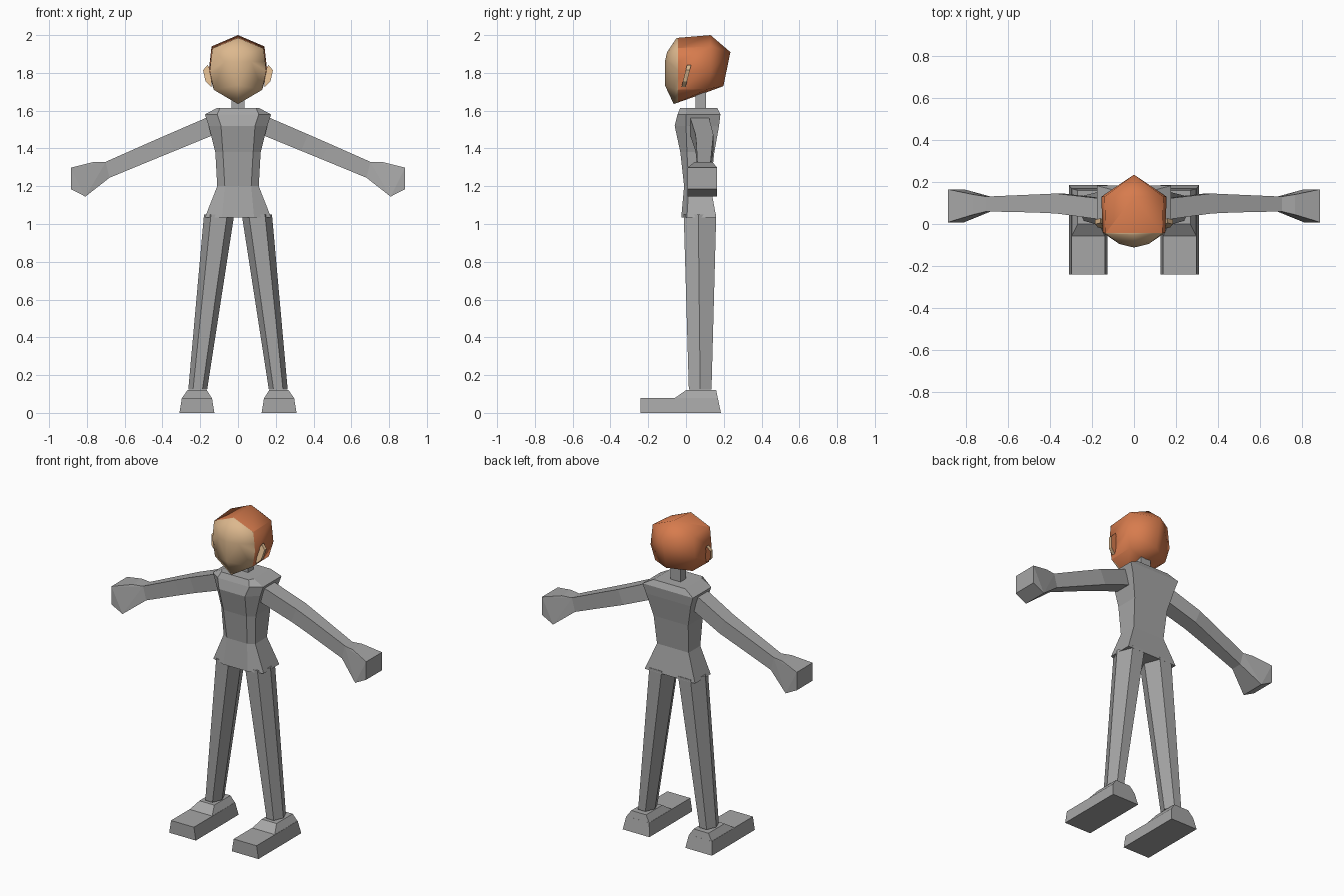
import bpy, bmesh
from mathutils import Vector

if "Cube" in bpy.data.objects:
    bpy.data.objects.remove(bpy.data.objects["Cube"])


def material(name, rgb):
    m = bpy.data.materials.new(name)
    m.diffuse_color = (*rgb, 1)
    m.use_nodes = True
    m.node_tree.nodes["Principled BSDF"].inputs["Base Color"].default_value = m.diffuse_color
    return m


GREY = material("grey", (0.38, 0.38, 0.38))
SKIN = material("skin", (0.72, 0.48, 0.27))
HAIR = material("orange hair", (0.68, 0.20, 0.075))


def finish(bm, name, mats, mirror=False, smooth=False):
    bmesh.ops.recalc_face_normals(bm, faces=bm.faces[:])
    me = bpy.data.meshes.new(name)
    for f in bm.faces:
        f.smooth = smooth
    bm.to_mesh(me)
    bm.free()
    for m in mats:
        me.materials.append(m)
    ob = bpy.data.objects.new(name, me)
    bpy.context.collection.objects.link(ob)
    if mirror:
        ob.modifiers.new("Mirror", "MIRROR").use_mirror_merge = False
    return ob


def loft(rings):
    bm = bmesh.new()
    rows = [[bm.verts.new(p) for p in r] for r in rings]
    for a, b in zip(rows, rows[1:]):
        for i in range(len(a)):
            j = (i + 1) % len(a)
            bm.faces.new((a[i], a[j], b[j], b[i]))
    bm.faces.new(rows[0])
    bm.faces.new(rows[-1])
    return bm


def hull(points):
    bm = bmesh.new()
    for p in points:
        bm.verts.new(p)
    res = bmesh.ops.convex_hull(bm, input=bm.verts[:])
    loose = [v for v in bm.verts if not v.link_faces]
    bmesh.ops.delete(bm, geom=loose, context="VERTS")
    return bm


def box_ring(x0, x1, y0, y1, z):
    return [(x0, y0, z), (x1, y0, z), (x1, y1, z), (x0, y1, z)]


# torso: height, front half width, front y, side half width, side y, back y
torso = [(1.035, .085, -.025, .175, .005, .16),
         (1.20, .07, -.01, .11, .015, .13),
         (1.38, .08, -.03, .12, .005, .15),
         (1.52, .09, -.06, .155, .0, .175),
         (1.58, .11, -.045, .175, .0, .182),
         (1.615, .095, -.03, .11, .0, .165)]
finish(loft([[(-f, yf, z), (f, yf, z), (s, ys, z), (s, yb, z), (-s, yb, z), (-s, ys, z)]
             for z, f, yf, s, ys, yb in torso]), "torso", [GREY])

# neck
finish(loft([box_ring(-.035, .035, .05, .105, z) for z in (1.60, 1.70)]), "neck", [GREY])

# legs: hexagonal taper
legs = [(.125, .213, .05, .025, .015, .075, .135),
        (1.05, .10, .08, .043, -.012, .065, .16)]
finish(loft([[(c - w, ym, z), (c - f, y0, z), (c + f, y0, z),
              (c + w, ym, z), (c + f, y1, z), (c - f, y1, z)]
             for z, c, w, f, y0, ym, y1 in legs]), "legs", [GREY], True)

# feet: toe block plus ankle taper
finish(loft([box_ring(.125, .31, -.24, .185, 0),
             box_ring(.138, .297, -.24, .168, .08)]), "toe_blocks", [GREY], True)
finish(loft([box_ring(.138, .297, -.06, .168, .078),
             box_ring(.165, .268, 0, .16, .12)]), "ankles", [GREY], True)

# arms: x top, z top, x bottom, z bottom, front y, back y
arms = [(.15, 1.57, .12, 1.475, .02, .12),
        (.37, 1.475, .335, 1.387, .05, .145),
        (.48, 1.427, .445, 1.342, .055, .14),
        (.71, 1.325, .68, 1.245, .06, .13)]
finish(loft([[(xt, y0, zt), (xt, y1, zt), (xb, y1, zb), (xb, y0, zb)]
             for xt, zt, xb, zb, y0, y1 in arms]), "arms", [GREY], True)

# hands: wedge mitts
wrist = [(x, y, z) for x, z in ((.70, 1.328), (.68, 1.245)) for y in (.06, .13)]
mitt = [(x, y, z) for x, z in ((.885, 1.298), (.885, 1.185), (.808, 1.145))
        for y in (.008, .165)]
top = [(.765, y, 1.328) for y in (.045, .14)]
finish(hull(wrist + mitt + top), "hands", [GREY], True)

# head: faceted hull, face in front of a vertical hairline
centre = [(-.05, 1.985), (.13, 2.0), (.235, 1.91), (.198, 1.73), (.09, 1.69),
          (-.065, 1.635), (-.112, 1.735), (-.112, 1.86), (-.10, 1.91)]
side = [(.135, -.045, 1.93), (.15, -.04, 1.81), (.128, -.045, 1.71),
        (.14, .13, 1.94), (.155, .13, 1.81), (.13, .12, 1.715),
        (.07, -.095, 1.86), (.06, -.09, 1.91)]
pts = [(0, y, z) for y, z in centre]
pts += [(s * x, y, z) for x, y, z in side for s in (1, -1)]
bm = hull(pts)
bmesh.ops.bisect_plane(bm, geom=bm.verts[:] + bm.edges[:] + bm.faces[:], dist=1e-3,
                       plane_co=(0, -.042, 0), plane_no=(0, 1, 0))
for f in bm.faces:
    f.material_index = 0 if f.calc_center_median().y < -.042 else 1
finish(bm, "head", [SKIN, HAIR], smooth=True)

# ears: leaf plates, skin in front and hair colour behind
rim = [(.14, 1.80), (.16, 1.842), (.185, 1.815), (.172, 1.755), (.14, 1.725)]
bm = hull([(x, y + (z - 1.78) * .25, z) for x, z in rim for y in (-.01, .012)])
bmesh.ops.recalc_face_normals(bm, faces=bm.faces[:])
for f in bm.faces:
    f.normal_update()
    f.material_index = 1 if f.normal.y > .5 else 0
finish(bm, "ears", [SKIN, HAIR], True)
